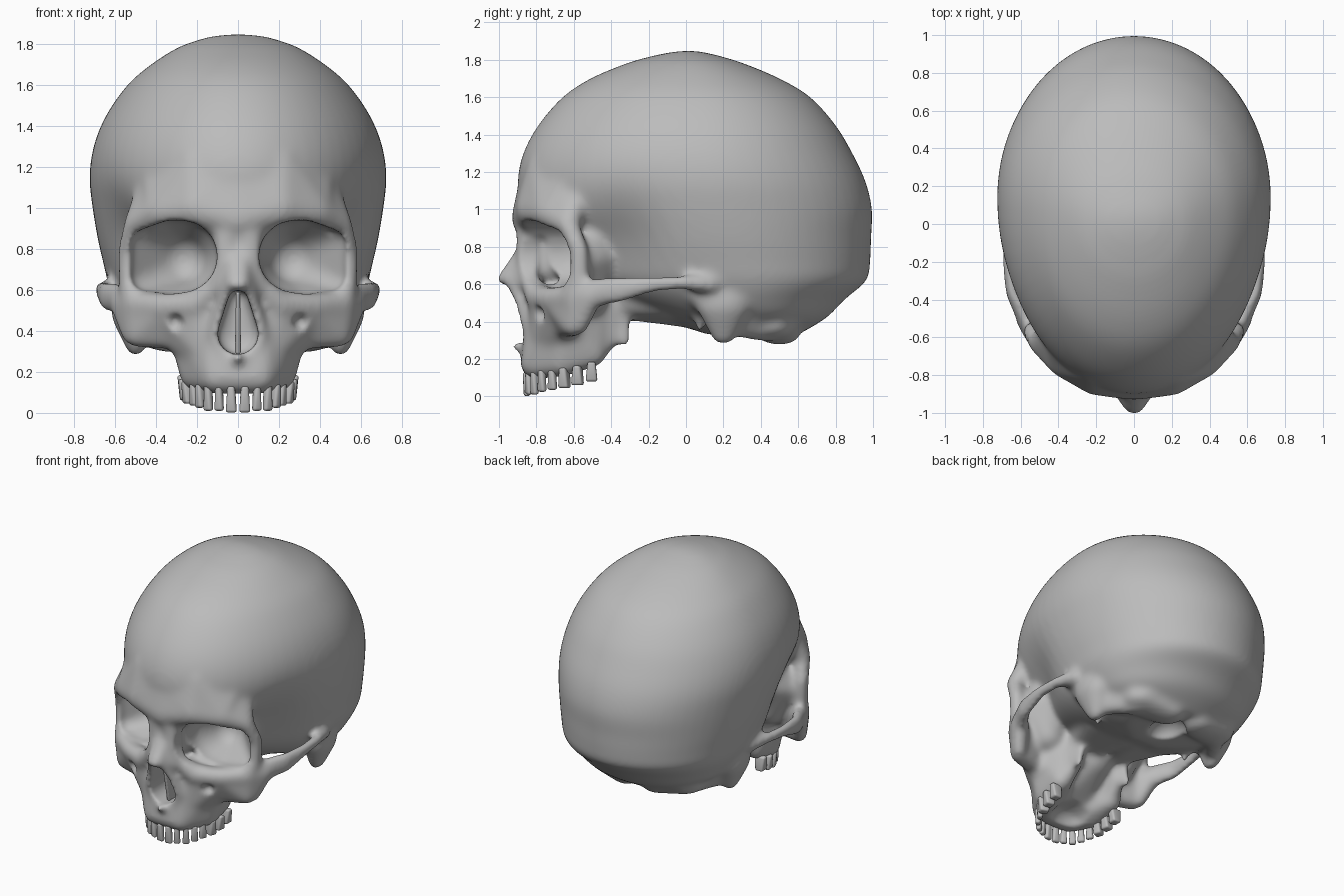
import bpy, bmesh, math
from mathutils import Vector, Matrix

old = bpy.data.objects.get("Cube")
if old:
    bpy.data.objects.remove(old)

bone = bpy.data.materials.new("bone_grey")
bone.use_nodes = True
COLOUR = (0.5, 0.5, 0.5, 1)
bone.diffuse_color = COLOUR
bone.node_tree.nodes["Principled BSDF"].inputs["Base Color"].default_value = COLOUR

# Points of a unit ball, reused for every rounded part
ball_mesh = bmesh.new()
bmesh.ops.create_icosphere(ball_mesh, subdivisions=3, radius=1)
BALL = [v.co.copy() for v in ball_mesh.verts]
ball_mesh.free()


def finish(name, bm):
    mesh = bpy.data.meshes.new(name)
    bmesh.ops.recalc_face_normals(bm, faces=bm.faces)
    for f in bm.faces:
        f.smooth = True
    bm.to_mesh(mesh)
    bm.free()
    mesh.materials.append(bone)
    ob = bpy.data.objects.new(name, mesh)
    bpy.context.collection.objects.link(ob)
    return ob


def hull(bm, *blobs, mirror=True):
    """Convex skin around ellipsoids given as (x, y, z, rx[, ry, rz])."""
    for side in ((1, -1) if mirror else (1,)):
        verts = []
        for x, y, z, *r in blobs:
            rx, ry, rz = r if len(r) == 3 else r * 3
            verts += [bm.verts.new((side * (x + p.x * rx), y + p.y * ry, z + p.z * rz)) for p in BALL]
        bmesh.ops.convex_hull(bm, input=verts)
        loose = [v for v in bm.verts if not v.link_faces]
        bmesh.ops.delete(bm, geom=loose, context="VERTS")


def chain(bm, *blobs):
    """Strut through a run of ellipsoids."""
    for a, b in zip(blobs, blobs[1:]):
        hull(bm, a, b)


def spline(rows, steps):
    """Catmull-Rom interpolation of rows."""
    out = []
    for i in range(len(rows) - 1):
        a, b, c, d = [Vector(rows[min(max(i + k, 0), len(rows) - 1)]) for k in (-1, 0, 1, 2)]
        for s in range(steps):
            t = s / steps
            out.append(0.5 * (2 * b + (c - a) * t + (2 * a - 5 * b + 4 * c - d) * t * t
                              + (3 * b - a - 3 * c + d) * t ** 3))
    return out + [Vector(rows[-1])]


skull = bmesh.new()

# Braincase: egg-shaped slices as (height, front y, back y, half width), pinched at the temples
slices = [(.33, .12, .60, .30), (.42, -.15, .75, .49), (.52, -.38, .85, .58), (.62, -.56, .965, .63),
          (.72, -.66, .985, .655), (.85, -.76, .99, .685), (1.0, -.87, .995, .71), (1.15, -.9, .96, .725),
          (1.3, -.87, .89, .705), (1.45, -.79, .80, .645), (1.6, -.66, .665, .54), (1.7, -.51, .5, .425),
          (1.78, -.32, .31, .3), (1.815, -.2, .2, .21), (1.835, -.11, .12, .14), (1.847, -.03, .06, .05)]
SIDES = 64
rings = []
for z, front, back, w in spline(slices, 4):
    mid = front + (back - front) * 0.56
    ring = []
    for i in range(SIDES):
        a = math.tau * i / SIDES
        c, s = math.cos(a), math.sin(a)
        y = mid + (back - mid if s > 0 else mid - front) * s
        pinch = 0.15 * math.exp(-((y + .4) / .22) ** 2 - ((z - .78) / .25) ** 2)
        ring.append(skull.verts.new((c * w * (1 - pinch), y, z)))
    rings.append(ring)
for lo, hi in zip(rings, rings[1:]):
    for i in range(SIDES):
        j = (i + 1) % SIDES
        skull.faces.new((lo[i], lo[j], hi[j], hi[i]))
skull.faces.new(rings[0][::-1])
skull.faces.new(rings[-1])

# Brow ridge, its slope into the forehead, and outer eye rim
chain(skull, (0, -.825, .95, .12, .11, .1), (.2, -.81, 1.0, .1), (.38, -.73, .98, .08), (.5, -.63, .92, .06),
      (.54, -.57, .78, .05, .05, .06), (.53, -.57, .64, .055), (.5, -.6, .54, .07))
hull(skull, (0, -.825, .95, .12, .11, .1), (.2, -.81, 1.0, .1), (.38, -.73, .98, .08), (.2, -.75, 1.22, .1),
     (.4, -.62, 1.15, .07), (0, -.78, 1.2, .1))
hull(skull, (.38, -.73, .98, .08), (.5, -.63, .92, .06), (.44, -.56, 1.09, .06), (.38, -.62, 1.14, .07))
# Lower eye rim and inner eye wall
chain(skull, (.5, -.6, .53, .07), (.36, -.71, .52, .065), (.2, -.79, .53, .07), (.11, -.84, .62, .05),
      (.06, -.85, .78, .06), (.05, -.83, .92, .08))
hull(skull, (.3, -.53, .55, .12), (.3, -.5, .92, .12), (.38, -.46, .75, .08), (.47, -.53, .72, .05),
     (.1, -.6, .75, .12))
hull(skull, (0, -.7, .88, .1, .14, .1), (0, -.7, .68, .1, .14, .08), mirror=False)
# Cheekbone and its lower corner
hull(skull, (.5, -.59, .53, .07), (.5, -.6, .37, .05, .06, .05), (.36, -.68, .5, .08), (.33, -.64, .38, .07))
hull(skull, (.57, -.5, .54, .06), (.52, -.57, .38, .05), (.5, -.6, .53, .07))
hull(skull, (.36, -.7, .51, .06), (.2, -.78, .53, .06), (.15, -.76, .3, .08), (.33, -.64, .38, .07))
# Cheek arch
chain(skull, (.56, -.52, .55, .05, .06, .08), (.645, -.36, .57, .035, .05, .075), (.665, -.18, .6, .035, .05, .045),
      (.655, -.02, .61, .035, .05, .04), (.6, .12, .6, .06, .07, .05))
# Upper jaw
hull(skull, (.1, -.79, .175, .09, .095, .085), (.2, -.66, .19, .085), (.21, -.5, .23, .075), (.18, -.5, .5, .1),
     (.13, -.76, .52, .08), (.3, -.64, .48, .06))
hull(skull, (.1, -.79, .175, .09, .095, .085), (-.1, -.79, .175, .09, .095, .085), (.1, -.76, .5, .08),
     (-.1, -.76, .5, .08), (0, -.45, .45, .15), mirror=False)
hull(skull, (.2, -.48, .24, .06), (.18, -.39, .33, .05), (.17, -.42, .5, .07))
# Nose bridge, opening rim and lower spine
hull(skull, (.02, -.85, .8, .04), (.015, -.98, .625, .037, .035, .024), (.08, -.84, .6, .05))
chain(skull, (.04, -.945, .61, .027), (.09, -.885, .5, .03), (.115, -.85, .38, .035), (.06, -.83, .28, .04))
hull(skull, (0, -.82, .26, .05), (0, -.93, .268, .018), mirror=False)
# Skull floor, wing plates and joint bumps
hull(skull, (.1, -.42, .52, .1), (0, .15, .45, .1), (.25, -.1, .52, .1))
chain(skull, (.17, -.38, .5, .05), (.19, -.34, .38, .025, .05, .05), (.21, -.33, .29, .02, .04, .03))
hull(skull, (.12, .16, .4, .06, .1, .06), (.1, .12, .37, .04, .07, .04))
hull(skull, (.3, .1, .46, .08), (.5, .08, .55, .08))
# Ear bumps, spikes and rear base ridges
hull(skull, (.53, .2, .5, .09, .15, .12), (.5, .2, .335, .05, .07, .06))
hull(skull, (.47, .24, .38, .06), (.33, .44, .36, .07), (.4, .35, .48, .1))
chain(skull, (.4, .08, .46, .04), (.37, .07, .33, .014))
hull(skull, (.3, .45, .38, .15, .14, .08), (.12, .5, .33, .1, .11, .055))
hull(skull, (0, .92, .66, .16, .06, .05), (.25, .83, .62, .05))

# Eye sockets and nose opening cut into the bone
cut = bmesh.new()
window = [(.275, .765, .175, -.66), (.45, .67, .075, -.62), (.445, .82, .08, -.63), (.33, .85, .09, -.64),
          (.32, .67, .09, -.64)]
hull(cut, *[(x, y, z, r) for x, z, r, back in window for y in (-1.2, back)], (.27, -.52, .75, .12))
hull(cut, *[(0, y, z, w, .06, h) for y in (-1.1, -.7) for z, w, h in ((.565, .045, .035), (.385, .1, .1))],
     mirror=False)
# Palate, spine opening, ear canal and cheek dimple
hull(cut, (0, -.68, .08, .14, .09, .1), (0, -.3, .12, .17, .1, .12), mirror=False)
hull(cut, (0, .34, .3, .12, .15, .12), mirror=False)
hull(cut, (.66, .1, .53, .07, .035, .035))
hull(cut, (.31, -.82, .44, .05, .08, .05))

cutters = finish("hollow_cutters", cut)
cutters.modifiers.new("Fuse", "REMESH").voxel_size = 0.018
cutters.hide_render = True
cutters.display_type = "WIRE"

# Fuse, carve and soften the bone
bone_ob = finish("skull_bone", skull)
bone_ob.modifiers.new("Fuse", "REMESH").voxel_size = 0.018
relax = bone_ob.modifiers.new("Blend", "SMOOTH")
relax.factor, relax.iterations = 0.5, 12
carve = bone_ob.modifiers.new("Carve", "BOOLEAN")
carve.operation, carve.object, carve.solver = "DIFFERENCE", cutters, "EXACT"
again = bone_ob.modifiers.new("Refuse", "REMESH")
again.voxel_size, again.use_smooth_shade = 0.014, True
soft = bone_ob.modifiers.new("Soften", "SMOOTH")
soft.factor, soft.iterations = 0.5, 6

# Thin wall inside the nose
wall = bmesh.new()
hull(wall, (0, -.86, .58, .01), (0, -.8, .3, .014), (0, -.6, .3, .014), (0, -.6, .58, .012), mirror=False)
finish("nose_wall", wall)

# Teeth along the jaw arch: (x, y, width, tip height, root height)
teeth = [(.033, -.85, .054, .002, .13), (.092, -.838, .046, .01, .13), (.145, -.81, .048, .01, .14),
         (.187, -.77, .05, .025, .14), (.215, -.715, .052, .035, .15), (.236, -.65, .058, .045, .155),
         (.25, -.58, .064, .06, .165), (.255, -.505, .064, .08, .185)]
rows = bmesh.new()
for side in (1, -1):
    for x, y, w, tip, root in teeth:
        turn = Matrix.Rotation(side * math.atan2(x, -(y + .5) * .62), 4, "Z")
        place = Matrix.Translation((side * x, y, 0)) @ turn
        depth = .04 if w < .055 else .075
        box = bmesh.ops.create_cube(rows, size=1)["verts"]
        for v in box:
            at_root = v.co.z > 0
            v.co = place @ Vector((v.co.x * w * (.65 if at_root else 1), v.co.y * depth * (1.1 if at_root else .8),
                                   root if at_root else tip))
        edges = list({e for v in box for e in v.link_edges})
        bmesh.ops.bevel(rows, geom=edges, offset=.013, segments=3, profile=.5, affect="EDGES")
finish("upper_teeth", rows)
